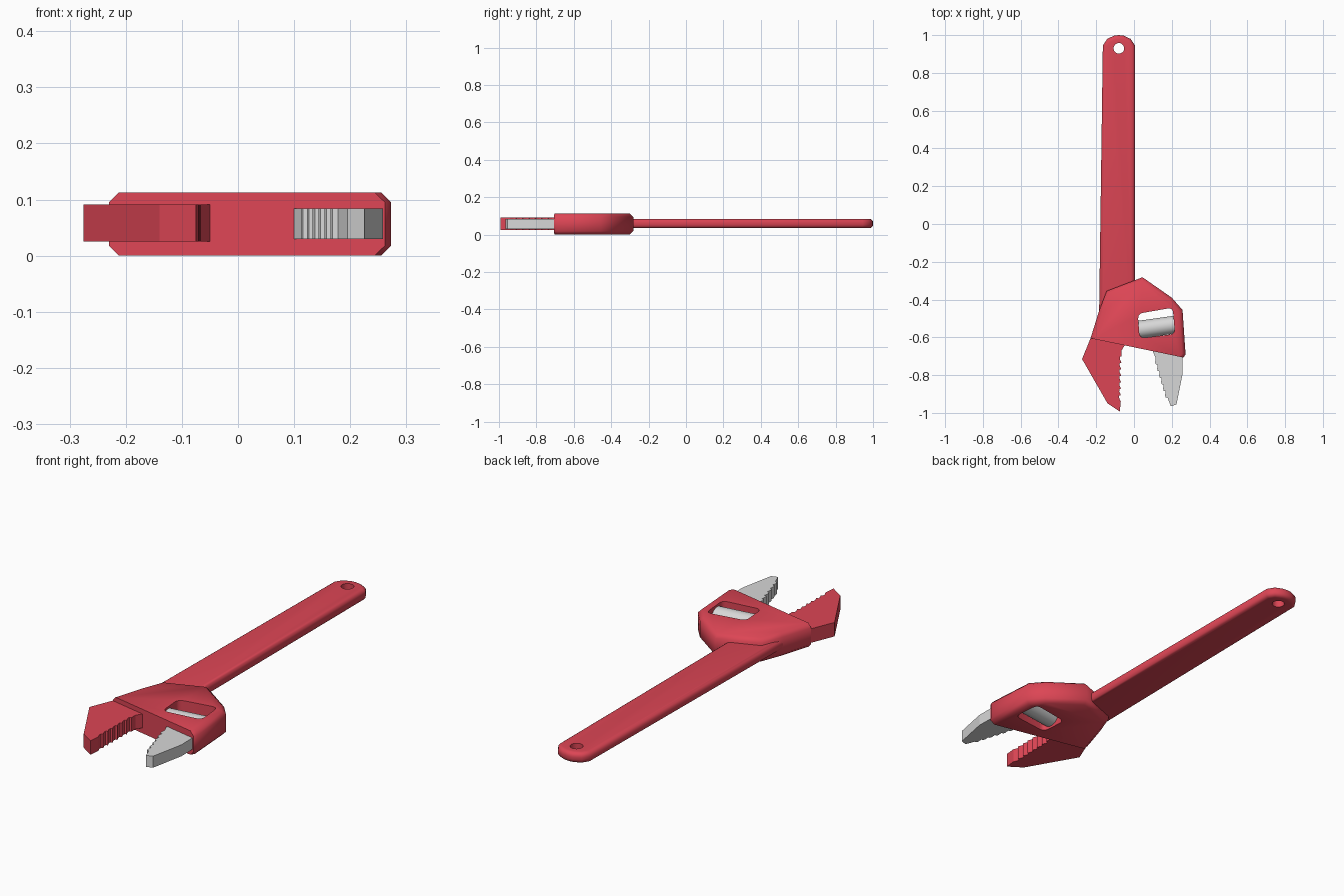
import bpy, bmesh, math
from mathutils import Vector

cube = bpy.data.objects.get("Cube")
if cube:
    bpy.data.objects.remove(cube, do_unlink=True)


def material(name, rgb):
    m = bpy.data.materials.new(name)
    m.use_nodes = True
    m.diffuse_color = (*rgb, 1)
    bsdf = m.node_tree.nodes["Principled BSDF"]
    bsdf.inputs["Base Color"].default_value = (*rgb, 1)
    bsdf.inputs["Roughness"].default_value = 0.6
    return m


RED = material("red paint", (0.72, 0.06, 0.09))
GREY = material("light grey metal", (0.68, 0.68, 0.68))


def plate(name, outline, z0, z1, mat, bevel=0, segments=1, skip=None, smooth=0):
    """Extrude an outline; bevel its top and bottom rims, except skipped edges."""
    bm = bmesh.new()
    low = [bm.verts.new((x, y, z0)) for x, y in outline]
    high = [bm.verts.new((x, y, z1)) for x, y in outline]
    bm.faces.new(low)
    bm.faces.new(high)
    for i in range(len(low)):
        j = (i + 1) % len(low)
        bm.faces.new((low[i], low[j], high[j], high[i]))
    bmesh.ops.recalc_face_normals(bm, faces=bm.faces)
    if bevel:
        rim = [e for e in bm.edges
               if abs(e.verts[0].co.z - e.verts[1].co.z) < 1e-5
               and not (skip and all(skip(v.co) for v in e.verts))]
        bmesh.ops.bevel(bm, geom=rim, offset=bevel, segments=segments,
                        profile=0.5, affect='EDGES', clamp_overlap=True)
    mesh = bpy.data.meshes.new(name)
    bm.to_mesh(mesh)
    bm.free()
    obj = bpy.data.objects.new(name, mesh)
    bpy.context.collection.objects.link(obj)
    mesh.materials.append(mat)
    if smooth:
        make_smooth(obj, smooth)
    return obj


def activate(obj):
    bpy.ops.object.select_all(action='DESELECT')
    obj.select_set(True)
    bpy.context.view_layer.objects.active = obj


def make_smooth(obj, degrees):
    activate(obj)
    bpy.ops.object.shade_smooth_by_angle(angle=math.radians(degrees))


def cut(obj, cutter):
    cutter.hide_render = True
    mod = obj.modifiers.new("cut", 'BOOLEAN')
    mod.object = cutter
    mod.operation = 'DIFFERENCE'
    mod.solver = 'EXACT'
    activate(obj)
    bpy.ops.object.modifier_apply(modifier=mod.name)
    bpy.data.objects.remove(cutter, do_unlink=True)


def rounded(corners, radius, steps=4):
    """Round the corners of a polygon with quadratic curves."""
    pts = [Vector(c) for c in corners]
    out = []
    for i, p in enumerate(pts):
        a = p + (pts[i - 1] - p).normalized() * radius
        b = p + (pts[(i + 1) % len(pts)] - p).normalized() * radius
        for k in range(steps + 1):
            t = k / steps
            out.append(tuple(a * (1 - t) ** 2 + p * 2 * t * (1 - t) + b * t * t))
    return out


def teeth(start, end, count, depth):
    """Saw-tooth line between two points, notched towards its left side."""
    a, b = Vector(start), Vector(end)
    step = (b - a) / count
    side = Vector((-step.y, step.x)).normalized() * depth
    out = []
    for i in range(count):
        p = a + step * i
        out += [tuple(p), tuple(p + step * 0.55 + side), tuple(p + step * 0.9 + side)]
    return out + [tuple(b)]


# Handle with soft edges, round end and hanging hole
handle = plate("handle", [
    (-0.185, -0.5), (0.005, -0.5), (0.005, 0.945), (-0.018, 0.98), (-0.055, 0.997),
    (-0.08, 1.0), (-0.105, 0.997), (-0.142, 0.98), (-0.165, 0.945)],
    0.034, 0.084, RED, 0.02, 4)
hole = [(-0.08 + 0.028 * math.cos(a), 0.93 + 0.028 * math.sin(a))
        for a in (k * math.tau / 24 for k in range(24))]
cut(handle, plate("hole_cutter", hole, -0.1, 0.2, RED))
make_smooth(handle, 40)

# Head, chamfered everywhere but along its front, with a window
head = plate("head", [
    (-0.23, -0.605), (0.262, -0.707), (0.273, -0.69), (0.257, -0.455),
    (0.2, -0.39), (0.045, -0.282), (-0.145, -0.355), (-0.185, -0.46)],
    0, 0.113, RED, 0.018, 1, skip=lambda c: c.y < -0.6 and c.x < 0.268)
window = rounded([(0.02, -0.475), (0.205, -0.443), (0.217, -0.582), (0.03, -0.605)], 0.028)
cut(head, plate("window_cutter", window, -0.1, 0.2, RED))
make_smooth(head, 50)

# Fixed jaw
plate("fixed_jaw",
      [(-0.215, -0.56), (-0.23, -0.605), (-0.275, -0.715), (-0.14, -0.95), (-0.075, -0.993)]
      + teeth((-0.07, -0.94), (-0.066, -0.70), 7, 0.009)
      + [(-0.066, -0.67), (-0.048, -0.64), (-0.048, -0.58)],
      0.025, 0.091, RED)

# Sliding jaw
plate("sliding_jaw",
      [(0.1, -0.63), (0.1, -0.675)]
      + teeth((0.115, -0.71), (0.178, -0.92), 6, -0.009)
      + [(0.195, -0.965), (0.225, -0.955), (0.258, -0.79), (0.255, -0.63)],
      0.03, 0.084, GREY)

# Adjusting roller lying in the window
bpy.ops.mesh.primitive_cylinder_add(
    vertices=32, radius=0.047, depth=0.205, location=(0.122, -0.546, 0.0565),
    rotation=(math.pi / 2, 0, math.pi / 2 + math.radians(8)))
roller = bpy.context.object
roller.name = "adjusting_roller"
roller.data.materials.append(GREY)
make_smooth(roller, 40)
